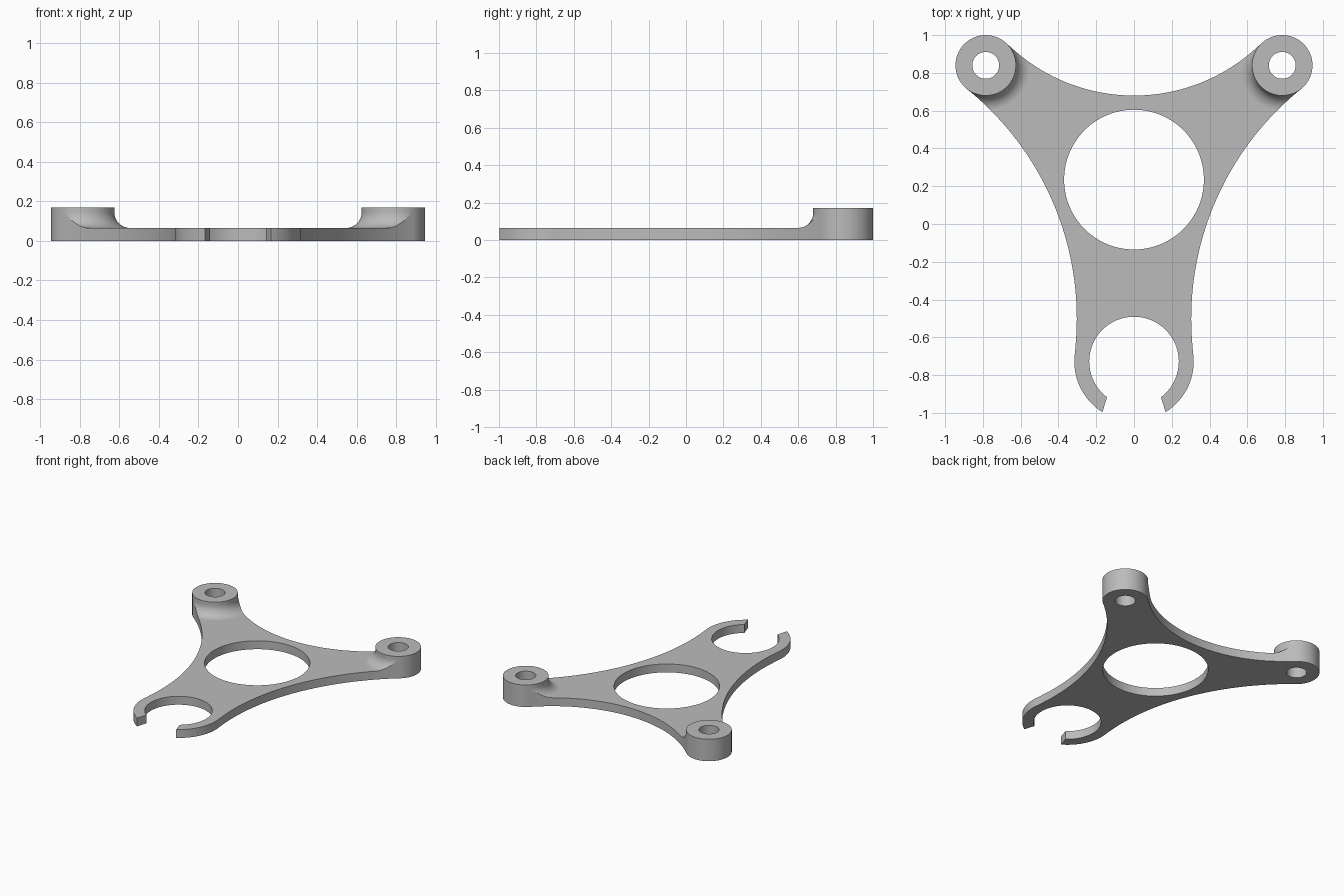
import bpy, bmesh, math
from mathutils import Vector

if "Cube" in bpy.data.objects:
    bpy.data.objects.remove(bpy.data.objects["Cube"])

PLATE_H, BOSS_H = 0.065, 0.17
BOSS = Vector((0.785, 0.84))
BOSS_R, COVE_R, SEG = 0.16, 0.08, 128
FORK = Vector((0, -0.728))
FORK_OUT, FORK_IN = 0.316, 0.237

grey = bpy.data.materials.new("light_grey")
grey.diffuse_color = (0.5, 0.5, 0.5, 1)
grey.use_nodes = True
grey.node_tree.nodes["Principled BSDF"].inputs["Base Color"].default_value = grey.diffuse_color


def add_object(name, bm):
    bmesh.ops.recalc_face_normals(bm, faces=bm.faces)
    mesh = bpy.data.meshes.new(name)
    bm.to_mesh(mesh)
    bm.free()
    mesh.materials.append(grey)
    ob = bpy.data.objects.new(name, mesh)
    bpy.context.collection.objects.link(ob)
    return ob


def prism(name, points, z0, z1):
    bm = bmesh.new()
    face = bm.faces.new([bm.verts.new((p[0], p[1], z0)) for p in points])
    ext = bmesh.ops.extrude_face_region(bm, geom=[face])
    top = [v for v in ext["geom"] if isinstance(v, bmesh.types.BMVert)]
    bmesh.ops.translate(bm, verts=top, vec=(0, 0, z1 - z0))
    return add_object(name, bm)


def arc(c, r, a0, a1, n):
    """Points on a circle from angle a0 to a1 in degrees."""
    angles = [math.radians(a0 + (a1 - a0) * i / n) for i in range(n + 1)]
    return [(c[0] + r * math.cos(a), c[1] + r * math.sin(a)) for a in angles]


def lathe(name, centre, profile):
    """Closed solid of revolution from (radius, z) pairs."""
    bm = bmesh.new()
    rings = [[bm.verts.new((x, y, z)) for x, y in arc(centre, r, 0, 360, SEG)[:-1]]
             for r, z in profile]
    for a, b in zip(rings, rings[1:]):
        for i in range(SEG):
            j = (i + 1) % SEG
            bm.faces.new((a[i], a[j], b[j], b[i]))
    bm.faces.new(rings[0])
    bm.faces.new(rings[-1])
    return add_object(name, bm)


def combine(target, other, operation):
    mod = target.modifiers.new(operation.lower(), "BOOLEAN")
    mod.operation, mod.object, mod.solver = operation, other, "EXACT"
    bpy.context.view_layer.objects.active = target
    bpy.ops.object.modifier_apply(modifier=mod.name)
    bpy.data.objects.remove(other, do_unlink=True)


# Right half of the outline: concave back edge, from the middle to the boss
step = 360 / SEG
back_c, back_r = (0, 1.6376), 0.9576
half = arc(back_c, back_r, -90, -45.4, 32)[:-1]
# Around the boss
half += arc(BOSS, BOSS_R, 48 * step, -18 * step, 66)
# Long concave side edge down to the fork
side_r = 1.56
side_c = (0.303 + side_r, -0.5)
half += arc(side_c, side_r, 128.8, 183.7, 48)[1:]
# Fork arm: outside, then cut tip, then inside
half += arc(FORK, FORK_OUT, 9, -58, 32)
half += arc(FORK, FORK_IN, -53, 90, 56)
half[0], half[-1] = (0, 0.68), (0, FORK.y + FORK_IN)
outline = half + [(-x, y) for x, y in reversed(half[1:-1])]

# Body: slab and two coved pedestals, trimmed to the outline
body = prism("bracket_body", [(-1.5, -1.5), (1.5, -1.5), (1.5, 1.5), (-1.5, 1.5)], 0, PLATE_H)
cove = [(BOSS_R + COVE_R, PLATE_H / 2)]
cove += arc((BOSS_R + COVE_R, PLATE_H + COVE_R), COVE_R, 270, 180, 12)
cove.append((BOSS_R, BOSS_H))
for s in (-1, 1):
    combine(body, lathe("boss", (s * BOSS.x, BOSS.y), cove), "UNION")
combine(body, prism("outline", outline, -0.1, 0.4), "INTERSECT")

# Large centre opening and the two bolt holes
for centre, r in (((0, 0.235), 0.37), ((-BOSS.x, BOSS.y), 0.071), ((BOSS.x, BOSS.y), 0.071)):
    combine(body, lathe("hole_cutter", centre, [(r, -0.1), (r, 0.4)]), "DIFFERENCE")

# Smooth the curved walls and keep the rims sharp
bpy.ops.object.select_all(action="DESELECT")
body.select_set(True)
bpy.context.view_layer.objects.active = body
bpy.ops.object.shade_smooth_by_angle(angle=math.radians(30))
weighted = body.modifiers.new("flat_tops", "WEIGHTED_NORMAL")
weighted.keep_sharp = True
